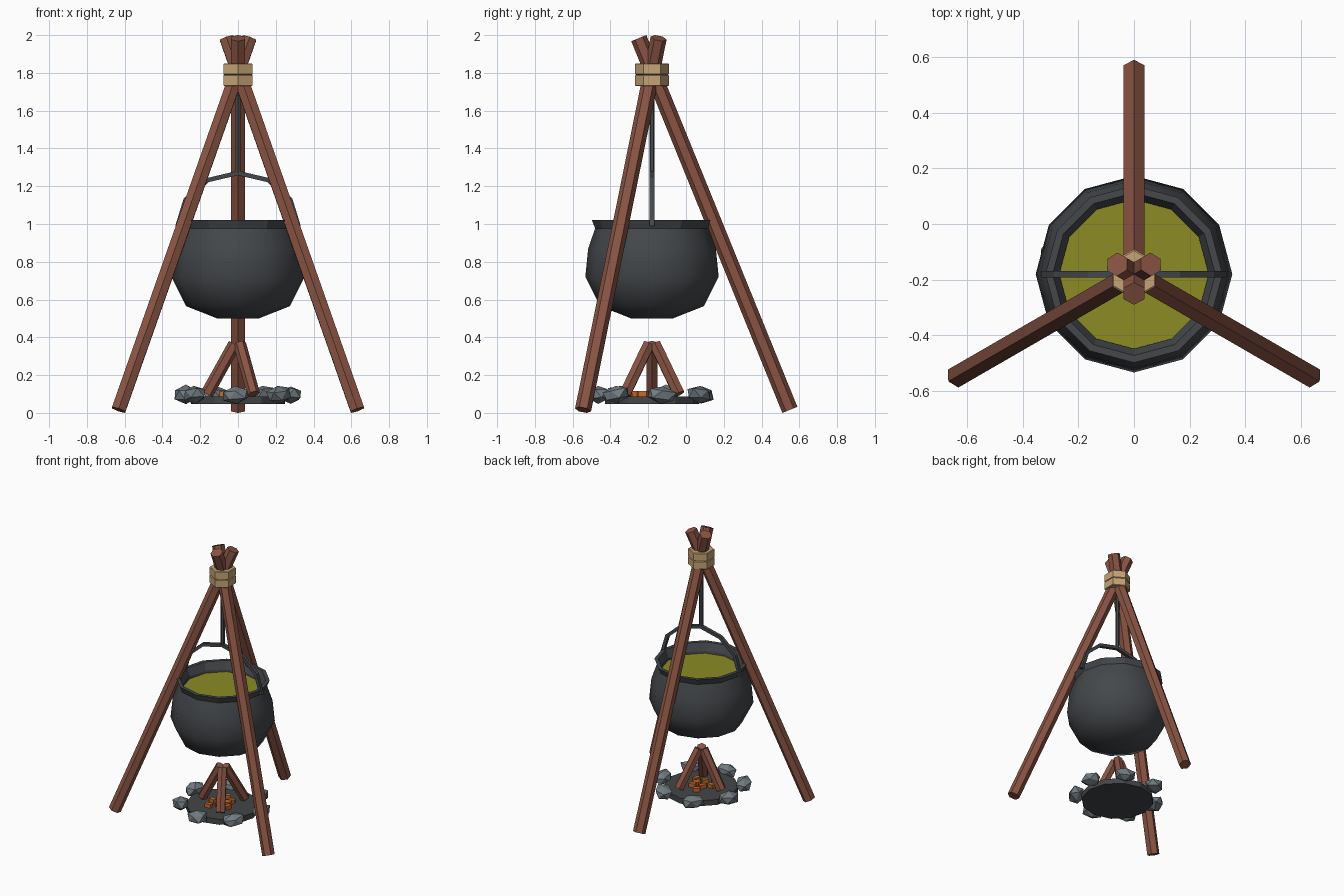
import bpy, bmesh, math, random
from mathutils import Vector, Matrix

if "Cube" in bpy.data.objects:
    bpy.data.objects.remove(bpy.data.objects["Cube"])

random.seed(4)
CY = -0.18  # y of the tripod axis


def mat(name, r, g, b):
    m = bpy.data.materials.new(name)
    m.diffuse_color = (r, g, b, 1)
    m.use_nodes = True
    m.node_tree.nodes["Principled BSDF"].inputs["Base Color"].default_value = m.diffuse_color
    return m


WOOD = mat("brown wood", 0.25, 0.088, 0.056)
IRON = mat("dark iron", 0.058, 0.064, 0.071)
ROPE = mat("tan rope", 0.56, 0.37, 0.18)
SOUP = mat("green soup", 0.26, 0.26, 0.018)
STONE = mat("grey stone", 0.16, 0.195, 0.215)
EMBER = mat("orange ember", 0.55, 0.14, 0.025)
ASH = mat("dark ash", 0.056, 0.06, 0.064)


def finish(bm, name, *mats):
    bmesh.ops.recalc_face_normals(bm, faces=bm.faces)
    me = bpy.data.meshes.new(name)
    bm.to_mesh(me)
    bm.free()
    ob = bpy.data.objects.new(name, me)
    bpy.context.collection.objects.link(ob)
    for m in mats:
        me.materials.append(m)
    return ob


def pole(name, a, b, r, mats, sides=6, up=Vector((0, 0, 1))):
    """Prism from a to b with a corner pointing towards 'up'."""
    a, b = Vector(a), Vector(b)
    d = (b - a).normalized()
    u = (up - d * up.dot(d)).normalized()
    v = d.cross(u)
    bm = bmesh.new()
    rings = []
    for p in (a, b):
        rings.append([bm.verts.new(p + r * (u * math.cos(t) + v * math.sin(t)))
                      for t in [2 * math.pi * i / sides for i in range(sides)]])
    for i in range(sides):
        j = (i + 1) % sides
        bm.faces.new((rings[0][i], rings[0][j], rings[1][j], rings[1][i]))
    for ring in rings:
        bm.faces.new(ring).material_index = len(mats) - 1
    return finish(bm, name, *mats)


def lathe(name, profile, sides, material, closed=False, turn=0.0):
    """Revolve (radius, z) points round the tripod axis; open ends are capped."""
    bm = bmesh.new()
    rings = [[bm.verts.new((r * math.cos(t), CY + r * math.sin(t), z))
              for t in [turn + 2 * math.pi * i / sides for i in range(sides)]]
             for r, z in profile]
    pairs = list(zip(rings, rings[1:]))
    if closed:
        pairs.append((rings[-1], rings[0]))
    else:
        bm.faces.new(rings[0])
        bm.faces.new(rings[-1])
    for lo, hi in pairs:
        for i in range(sides):
            j = (i + 1) % sides
            bm.faces.new((lo[i], lo[j], hi[j], hi[i]))
    return finish(bm, name, material)


def polar(r, deg, z):
    t = math.radians(deg)
    return (r * math.cos(t), CY + r * math.sin(t), z)


# Tripod legs
for label, deg in (("back", 90), ("left", 210), ("right", 330)):
    pole(label + "_leg", polar(0.73, deg, 0.016), polar(-0.07, deg, 1.984), 0.043, [WOOD])

# Rope lashing: two stacked hexagonal bands
for label, z in (("lower", 1.73), ("upper", 1.79)):
    lathe(label + "_rope_band",
          [(0.084, z), (0.09, z + 0.004), (0.09, z + 0.056), (0.084, z + 0.06)],
          6, ROPE, turn=math.pi / 2)

# Cauldron body, smooth
body = lathe("cauldron_body",
             [(0.11, 0.5), (0.275, 0.565), (0.353, 0.72), (0.338, 0.87), (0.3, 0.98),
              (0.275, 0.98), (0.27, 0.92)], 12, IRON)
bpy.context.view_layer.objects.active = body
body.select_set(True)
bpy.ops.object.shade_smooth_by_angle(angle=math.radians(45))
body.select_set(False)

# Flared rim and soup surface
lathe("cauldron_rim", [(0.298, 0.97), (0.318, 1.02), (0.292, 1.02), (0.268, 0.965)],
      12, IRON, closed=True)
lathe("soup", [(0.272, 0.93), (0.272, 0.945)], 12, SOUP)

# Bail handle: square section swept over a half ellipse
bm = bmesh.new()
rings = []
for i in range(7):
    t = math.pi * i / 6
    c, s = math.cos(t), math.sin(t)
    rings.append([bm.verts.new(((0.32 + o) * c, CY + w, 0.99 + (0.28 + o) * s))
                  for o, w in ((-0.012, -0.012), (0.012, -0.012), (0.012, 0.012), (-0.012, 0.012))])
for a, b in zip(rings, rings[1:]):
    for i in range(4):
        j = (i + 1) % 4
        bm.faces.new((a[i], a[j], b[j], b[i]))
bm.faces.new(rings[0])
bm.faces.new(rings[-1])
finish(bm, "pot_handle", IRON)

# Hanging rod
pole("hanging_rod", (0, CY, 1.27), (0, CY, 1.78), 0.014, [IRON], 6, Vector((0, 1, 0)))

# Ash bed
lathe("ash_bed", [(0.25, 0.048), (0.25, 0.088)], 12, ASH)

# Ring of stones
for k in range(7):
    deg = 62 + k * 360 / 7
    bm = bmesh.new()
    bmesh.ops.create_icosphere(bm, subdivisions=1, radius=1)
    for v in bm.verts:
        v.co *= random.uniform(0.88, 1.12)
    size = Matrix.Diagonal((0.062, 0.08, 0.05, 1))
    tilt = Matrix.Rotation(random.uniform(-0.2, 0.2), 4, 'X')
    spin = Matrix.Rotation(math.radians(deg + random.uniform(-15, 15)), 4, 'Z')
    place = Matrix.Translation(polar(0.285, deg, 0.096))
    bmesh.ops.transform(bm, matrix=place @ spin @ tilt @ size, verts=bm.verts)
    finish(bm, f"stone_{k + 1}", STONE)

# Firewood leaning together
for k, deg in enumerate((60, 180, 300)):
    pole(f"firewood_{k + 1}", polar(0.165, deg, 0.1), polar(0.018, deg, 0.365), 0.034, [WOOD])

# Glowing embers
for k in range(9):
    bm = bmesh.new()
    bmesh.ops.create_cube(bm, size=1)
    place = Matrix.Translation(polar(0.03 + 0.011 * k % 0.08, k * 137.5, 0.1))
    spin = Matrix.Rotation(random.uniform(0, 3), 4, 'Z')
    bmesh.ops.transform(bm, matrix=place @ spin @ Matrix.Diagonal((0.045, 0.03, 0.03, 1)),
                        verts=bm.verts)
    finish(bm, f"ember_{k + 1}", EMBER)
